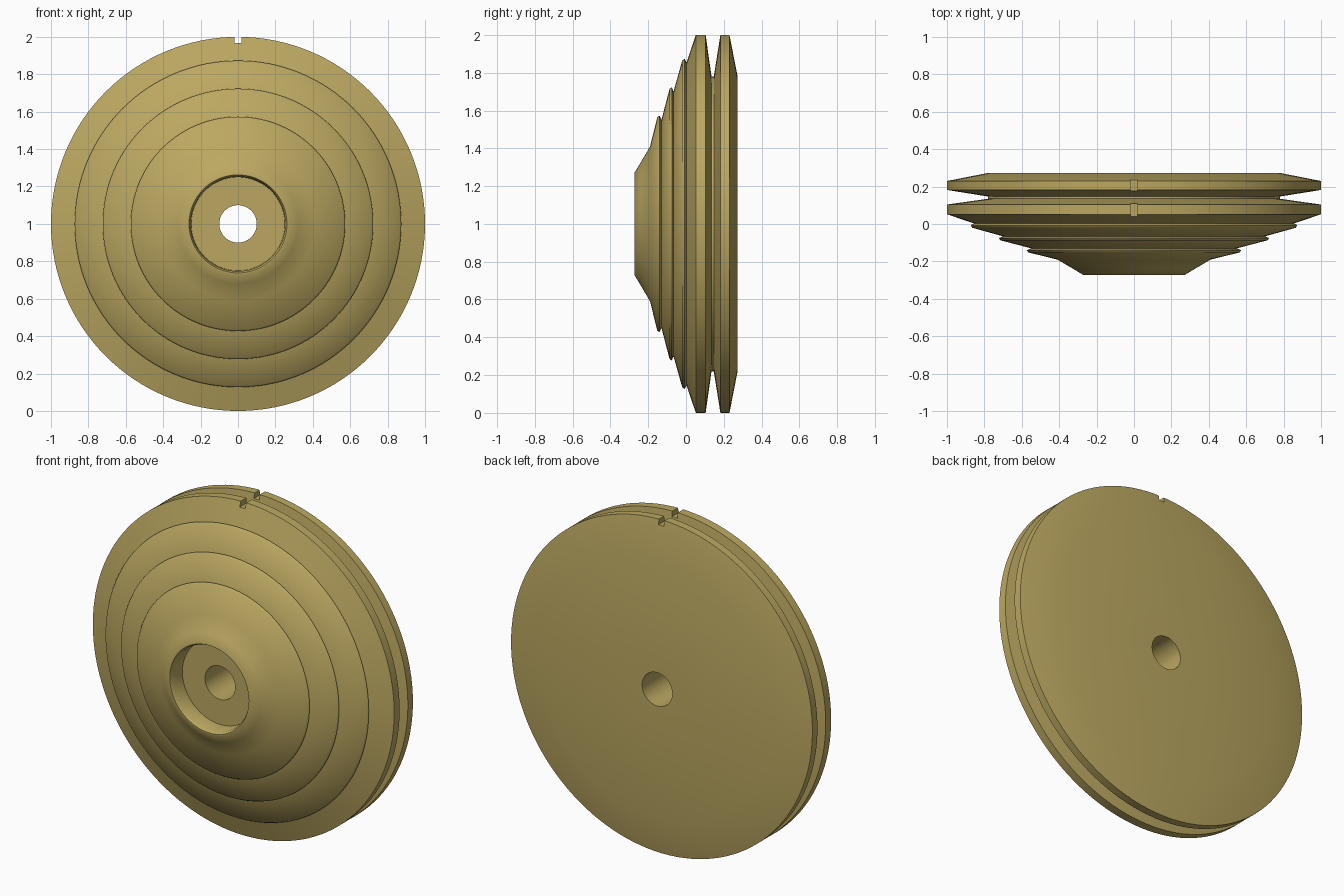
import bpy, bmesh, math
from mathutils import Matrix

if "Cube" in bpy.data.objects:
    bpy.data.objects.remove(bpy.data.objects["Cube"])

SEGMENTS = 128
CENTRE_Z = 1.0

# Closed cross-section as (radius, y), from the bore round the front to the back
profile = [
    (0.10, -0.17), (0.25, -0.17),                                   # recess floor
    (0.253, -0.255), (0.262, -0.272), (0.272, -0.272),              # hub lip
    (0.32, -0.243), (0.41, -0.19), (0.565, -0.152), (0.573, -0.14), # first step
    (0.55, -0.13), (0.715, -0.087), (0.723, -0.075),                # second step
    (0.70, -0.066), (0.865, -0.02), (0.873, -0.007),                # third step
    (0.855, 0.003), (1.0, 0.052), (1.0, 0.104),                     # front rim
    (0.78, 0.135), (0.78, 0.147),                                   # belt groove
    (1.0, 0.182), (1.0, 0.23), (0.78, 0.273), (0.10, 0.273),        # rear rim and back
]

# Wheel: lathe the profile about the y axis
bm = bmesh.new()
rings = []
for i in range(SEGMENTS):
    a = 2 * math.pi * i / SEGMENTS
    rings.append([bm.verts.new((r * math.cos(a), y, CENTRE_Z + r * math.sin(a)))
                  for r, y in profile])
n = len(profile)
for i in range(SEGMENTS):
    cur, nxt = rings[i], rings[(i + 1) % SEGMENTS]
    for j in range(n):
        k = (j + 1) % n
        bm.faces.new((cur[j], cur[k], nxt[k], nxt[j]))
bmesh.ops.recalc_face_normals(bm, faces=bm.faces)
mesh = bpy.data.meshes.new("stepped_pulley")
bm.to_mesh(mesh)
bm.free()
pulley = bpy.data.objects.new("stepped_pulley", mesh)
bpy.context.collection.objects.link(pulley)

mat = bpy.data.materials.new("brass")
mat.diffuse_color = (0.50, 0.39, 0.12, 1)
mat.use_nodes = True
mat.node_tree.nodes["Principled BSDF"].inputs["Base Color"].default_value = mat.diffuse_color
mesh.materials.append(mat)

# Notch through both rims at the top
bm = bmesh.new()
bmesh.ops.create_cube(bm, size=1, matrix=Matrix.Translation((0, 0.14, 2.018))
                      @ Matrix.Diagonal((0.036, 0.4, 0.1, 1)))
cut_mesh = bpy.data.meshes.new("notch_cutter")
bm.to_mesh(cut_mesh)
bm.free()
cutter = bpy.data.objects.new("notch_cutter", cut_mesh)
bpy.context.collection.objects.link(cutter)
cutter.hide_render = True

mod = pulley.modifiers.new("notch", 'BOOLEAN')
mod.operation = 'DIFFERENCE'
mod.solver = 'EXACT'
mod.object = cutter
bpy.context.view_layer.objects.active = pulley
pulley.select_set(True)
bpy.ops.object.modifier_apply(modifier=mod.name)
bpy.data.objects.remove(cutter)

bpy.ops.object.shade_smooth_by_angle(angle=math.radians(50))
